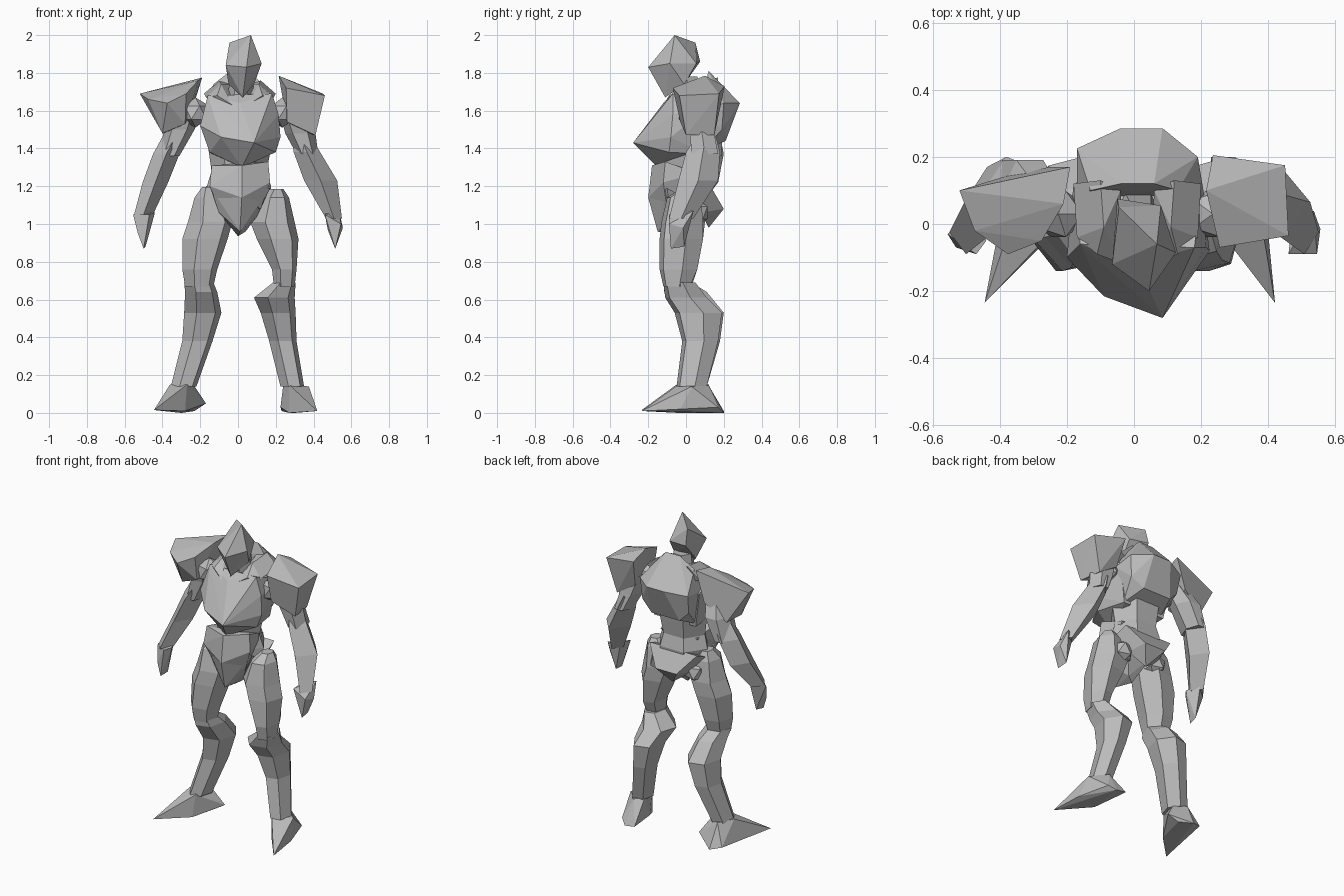
import bpy, bmesh, math
from mathutils import Vector

cube = bpy.data.objects.get("Cube")
if cube:
    bpy.data.objects.remove(cube, do_unlink=True)

grey = bpy.data.materials.new("plain grey")
grey.use_nodes = True
grey.diffuse_color = (0.5, 0.5, 0.5, 1)
bsdf = grey.node_tree.nodes["Principled BSDF"]
bsdf.inputs["Base Color"].default_value = (0.5, 0.5, 0.5, 1)
bsdf.inputs["Roughness"].default_value = 0.8


def finish(name, bm):
    bmesh.ops.recalc_face_normals(bm, faces=bm.faces)
    mesh = bpy.data.meshes.new(name)
    bm.to_mesh(mesh)
    bm.free()
    mesh.materials.append(grey)
    obj = bpy.data.objects.new(name, mesh)
    bpy.context.collection.objects.link(obj)
    return obj


def facet(name, points):
    """Faceted armour block wrapped around a few corner points."""
    bm = bmesh.new()
    for p in points:
        bm.verts.new(p)
    bmesh.ops.convex_hull(bm, input=bm.verts)
    bmesh.ops.delete(bm, geom=[v for v in bm.verts if not v.link_faces], context='VERTS')
    bmesh.ops.dissolve_limit(bm, angle_limit=math.radians(4), verts=bm.verts, edges=bm.edges)
    return finish(name, bm)


def limb(name, sections, sides=6, turn=0.0):
    """Loft through sections given as x0, x1, y0, y1, z."""
    bm = bmesh.new()
    rings = []
    angles = [turn + math.tau * i / sides for i in range(sides)]
    mx = max(abs(math.cos(a)) for a in angles)
    my = max(abs(math.sin(a)) for a in angles)
    for x0, x1, y0, y1, z in sections:
        rings.append([bm.verts.new(((x0 + x1) / 2 + (x1 - x0) / 2 * math.cos(a) / mx,
                                    (y0 + y1) / 2 + (y1 - y0) / 2 * math.sin(a) / my, z))
                      for a in angles])
    for lo, hi in zip(rings, rings[1:]):
        for i in range(sides):
            j = (i + 1) % sides
            bm.faces.new((lo[i], lo[j], hi[j], hi[i]))
    bm.faces.new(rings[0])
    bm.faces.new(rings[-1])
    return finish(name, bm)


def joint(name, centre, radius):
    bm = bmesh.new()
    bmesh.ops.create_icosphere(bm, subdivisions=1, radius=radius)
    bmesh.ops.translate(bm, vec=Vector(centre), verts=bm.verts)
    return finish(name, bm)


# Head and neck
facet("head", [(.068, -.06, 2.0), (-.045, .05, 1.96), (.045, -.2, 1.83), (.125, -.085, 1.85),
               (-.065, -.12, 1.84), (.08, .055, 1.85), (-.05, .075, 1.86),
               (.025, -.11, 1.67), (-.05, -.03, 1.74), (.085, -.01, 1.74)])
limb("neck", [(-.07, .09, -.07, .1, 1.58), (-.04, .08, -.05, .06, 1.78)])

# Chest, collar and back
facet("chest", [(.085, -.28, 1.43), (-.09, -.215, 1.46), (-.2, -.1, 1.52), (.215, -.07, 1.58),
                (.225, -.08, 1.46), (-.15, -.09, 1.38), (.02, -.15, 1.30), (.2, -.09, 1.38),
                (.01, -.12, 1.64), (-.16, -.06, 1.68), (.18, -.07, 1.69), (-.18, .12, 1.6),
                (.2, .12, 1.62), (-.14, .1, 1.37), (.16, .1, 1.37)])
for side, x in (("right", -1), ("left", 1)):
    facet(side + "_collar", [(x * .04 + .01, -.12, 1.63), (x * .12 + .01, -.09, 1.68),
                             (x * .18 + .01, -.04, 1.67), (x * .10 + .01, -.01, 1.74),
                             (x * .11 + .01, .13, 1.76), (x * .19 + .01, .12, 1.69),
                             (x * .05 + .01, .1, 1.74), (x * .05 + .01, .1, 1.62)])
facet("back_plate", [(-.17, .225, 1.62), (-.04, .285, 1.64), (.085, .285, 1.64), (.19, .2, 1.64),
                     (.13, .1, 1.74), (-.13, .1, 1.74), (-.04, .12, 1.81), (.06, .12, 1.81),
                     (-.17, .08, 1.6), (.21, .08, 1.6), (-.16, .2, 1.5), (.18, .19, 1.5),
                     (-.1, .21, 1.44), (.1, .21, 1.44), (-.13, .08, 1.38), (.15, .08, 1.38)])

# Waist and pelvis
limb("waist", [(-.15, .17, -.12, .13, 1.12), (-.165, .175, -.11, .14, 1.2),
               (-.14, .15, -.11, .12, 1.28), (-.16, .18, -.12, .14, 1.42)])
facet("belly_plate", [(-.14, -.12, 1.31), (.16, -.11, 1.33), (.02, -.18, 1.31), (-.15, -.14, 1.2),
                      (.17, -.12, 1.22), (.02, -.2, 1.14), (-.12, .06, 1.27), (.14, .06, 1.27),
                      (.12, -.1, 1.08), (-.1, -.1, 1.08)])
facet("groin_plate", [(-.15, -.12, 1.2), (.17, -.1, 1.19), (.02, -.2, 1.14), (.01, -.15, .96),
                      (.0, -.02, .935), (-.1, -.1, 1.06), (.1, -.08, 1.04), (-.08, .06, 1.1),
                      (.1, .06, 1.1), (.04, .0, .96)])
facet("rear_plate", [(-.17, .13, 1.2), (.17, .13, 1.2), (-.07, .2, 1.08), (.08, .2, 1.08),
                     (-.18, .04, 1.16), (.18, .04, 1.16), (.01, .12, .98), (-.1, .08, 1.06),
                     (.11, .08, 1.06)])
joint("right_hip_joint", (-.11, .05, 1.06), .075)
joint("left_hip_joint", (.14, .05, 1.06), .075)

# Legs: thighs, then shins that bow back below the knee
limb("right_thigh", [(-.28, -.13, -.12, .03, .67), (-.295, -.11, -.14, .06, .76),
                     (-.295, -.055, -.14, .09, .92), (-.265, -.03, -.13, .1, 1.01),
                     (-.23, -.08, -.10, .08, 1.14), (-.19, -.13, -.04, .05, 1.195)], turn=.2)
limb("left_thigh", [(.19, .30, -.12, .02, .67), (.18, .31, -.14, .06, .76),
                    (.10, .32, -.14, .09, .92), (.065, .30, -.13, .09, 1.01),
                    (.12, .27, -.10, .08, 1.14), (.17, .24, -.03, .05, 1.185)], turn=.2)
limb("right_shin", [(-.355, -.22, -.05, .11, .14), (-.295, -.135, -.02, .18, .38),
                    (-.285, -.088, -.045, .2, .53), (-.28, -.11, -.115, .11, .64),
                    (-.285, -.13, -.12, .03, .69)], turn=.2)
limb("left_shin", [(.225, .35, -.05, .11, .14), (.165, .31, -.02, .17, .38),
                   (.12, .305, -.06, .19, .53), (.085, .30, -.11, .11, .61),
                   (.185, .305, -.12, .05, .69)], turn=.2)

# Feet
facet("right_foot", [(-.445, -.235, .015), (-.17, .11, .05), (-.23, .13, .01), (-.37, .16, .02),
                     (-.3, .19, .0), (-.36, .02, .15), (-.31, .12, .15), (-.23, .08, .14),
                     (-.27, -.05, .15), (-.4, .03, .02), (-.28, -.07, .01)])
facet("left_foot", [(.42, -.235, .01), (.23, .2, .01), (.34, .17, .03), (.225, .05, .03),
                    (.27, -.04, .0), (.40, -.03, .02), (.375, .03, .14), (.29, .12, .145),
                    (.24, .08, .15), (.27, -.04, .15), (.3, .2, .0)])

# Arms, running from the shoulder down to pointed hands
for side, x, dx in (("right", -1, 0.0), ("left", 1, 0.01)):
    joint(side + "_shoulder_joint", (x * .225 + dx, .03, 1.59), .08)
limb("right_upper_arm", [(-.42, -.31, .03, .19, 1.36), (-.39, -.23, .02, .19, 1.5),
                         (-.34, -.2, -.01, .13, 1.62)])
limb("left_upper_arm", [(.31, .425, .03, .17, 1.37), (.25, .41, .02, .15, 1.48),
                        (.22, .34, -.01, .13, 1.6)])
limb("right_forearm", [(-.55, -.45, -.09, .04, 1.05), (-.505, -.37, -.04, .17, 1.22),
                       (-.45, -.31, .0, .2, 1.37), (-.395, -.26, .04, .18, 1.47)], 4)
limb("left_forearm", [(.465, .55, -.09, .04, 1.03), (.35, .525, -.04, .17, 1.23),
                      (.295, .435, .0, .18, 1.38), (.28, .39, .05, .16, 1.46)], 4)
facet("right_hand", [(-.555, -.03, 1.05), (-.44, -.05, 1.06), (-.47, -.09, 1.05), (-.48, .035, 1.07),
                     (-.53, -.07, .95), (-.47, -.05, .95), (-.50, -.08, .87), (-.49, -.02, .88)])
facet("left_hand", [(.555, -.015, .98), (.545, -.09, 1.0), (.46, -.09, 1.05), (.47, .0, 1.06),
                    (.535, .04, 1.07), (.475, -.06, .97), (.515, -.08, .87), (.51, -.01, .88)])

# Shoulder pads
facet("right_shoulder_pad", [(-.19, .17, 1.775), (-.21, .06, 1.76), (-.275, -.05, 1.69),
                             (-.375, -.09, 1.64), (-.52, .1, 1.69), (-.475, -.02, 1.66),
                             (-.4, .0, 1.48), (-.39, .14, 1.48), (-.28, -.02, 1.53),
                             (-.25, .17, 1.58)])
facet("left_shoulder_pad", [(.215, .1, 1.785), (.235, .205, 1.73), (.255, -.07, 1.72),
                            (.46, -.035, 1.68), (.45, .175, 1.69), (.41, .0, 1.47),
                            (.39, .15, 1.47), (.26, -.03, 1.54), (.26, .15, 1.55)])
